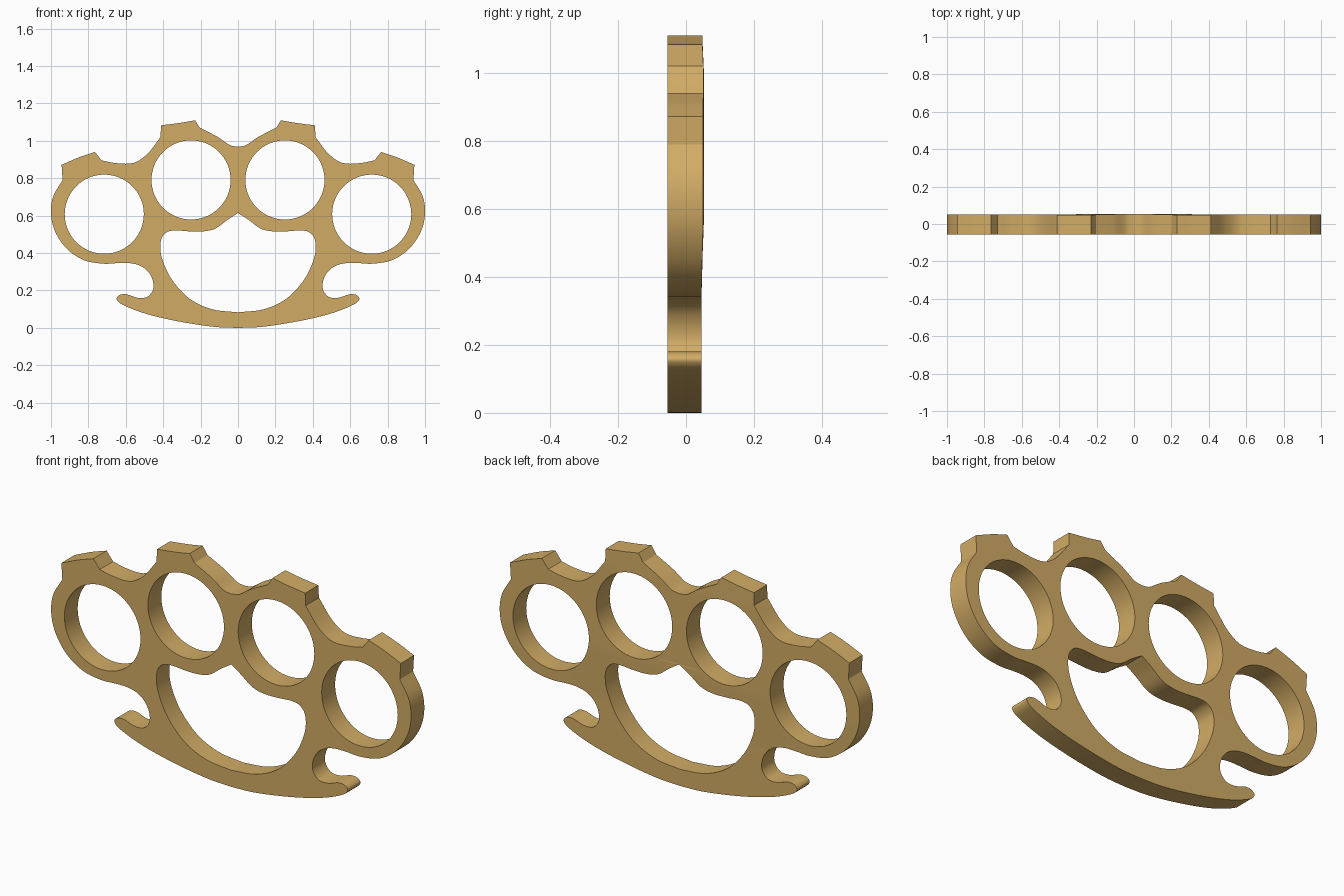
import bpy, bmesh, math
from mathutils import Vector

if "Cube" in bpy.data.objects:
    bpy.data.objects.remove(bpy.data.objects["Cube"])


def smooth_run(pts, steps=7):
    """Catmull-Rom through a run of points; run ends stay sharp."""
    p = [Vector(q) for q in pts]
    if len(p) < 3:
        return p
    p = [2 * p[0] - p[1]] + p + [2 * p[-1] - p[-2]]
    out = []
    for i in range(1, len(p) - 2):
        a, b, c, d = p[i - 1:i + 3]
        # centripetal spacing avoids overshoot
        t1 = max((b - a).length, 1e-6) ** 0.5
        t2 = t1 + (c - b).length ** 0.5
        t3 = t2 + max((d - c).length, 1e-6) ** 0.5
        for k in range(steps):
            t = t1 + (t2 - t1) * k / steps
            a1 = a.lerp(b, t / t1)
            a2 = b.lerp(c, (t - t1) / (t2 - t1))
            a3 = c.lerp(d, (t - t2) / (t3 - t2))
            b1 = a1.lerp(a2, t / t2)
            b2 = a2.lerp(a3, (t - t1) / (t3 - t1))
            out.append(b1.lerp(b2, (t - t1) / (t2 - t1)))
    return out + [p[-2]]


def mirrored_loop(runs):
    """Closed loop from right-half runs that start and end on x = 0."""
    half = []
    for run in runs:
        for q in smooth_run(run):
            if not half or (q - half[-1]).length > 1e-5:
                half.append(q)
    return half + [Vector((-q.x, q.y)) for q in reversed(half[1:-1])]


def circle(cx, cz, r, n=64):
    return [Vector((cx + r * math.cos(2 * math.pi * i / n),
                    cz + r * math.sin(2 * math.pi * i / n))) for i in range(n)]


# Outer silhouette, right half, from bottom centre round to top centre
outline = mirrored_loop([
    [(0, 0), (.12, .005), (.33, .037), (.5, .078), (.6, .116), (.638, .138),
     (.649, .158), (.635, .175), (.6, .18), (.535, .161), (.485, .166),
     (.455, .203), (.455, .25), (.48, .3), (.525, .333), (.578, .346),
     (.65, .346), (.715, .343), (.823, .362), (.914, .422), (.978, .516),
     (1.0, .61), (.989, .7), (.938, .79)],
    [(.938, .79), (.943, .872)],
    [(.943, .872), (.85, .912), (.765, .941)],
    [(.765, .941), (.73, .896)],
    [(.73, .896), (.66, .882), (.56, .882), (.49, .925), (.414, 1.02)],
    [(.414, 1.02), (.412, 1.083)],
    [(.412, 1.083), (.31, 1.096), (.23, 1.11)],
    [(.23, 1.11), (.204, 1.07)],
    [(.204, 1.07), (.107, 1.02), (.04, .976), (0, .969)],
])

# Palm opening
palm = mirrored_loop([
    [(0, .614), (.053, .58), (.123, .53), (.187, .516), (.257, .516),
     (.337, .521), (.38, .512), (.408, .48), (.415, .42), (.4, .353),
     (.353, .257), (.257, .155), (.139, .1), (0, .083)],
])

# Four finger holes
holes = [circle(s * x, z, .2115) for s in (-1, 1) for x, z in ((.715, .608), (.251, .791))]

# Filled, extruded profile
cu = bpy.data.curves.new("profile", 'CURVE')
cu.dimensions = '2D'
cu.fill_mode = 'BOTH'
cu.extrude = .05
for loop in [outline, palm] + holes:
    sp = cu.splines.new('POLY')
    sp.points.add(len(loop) - 1)
    for pt, q in zip(sp.points, loop):
        pt.co = (q.x, q.y, 0, 1)
    sp.use_cyclic_u = True
tmp = bpy.data.objects.new("profile", cu)
bpy.context.collection.objects.link(tmp)
bpy.context.view_layer.update()
mesh = bpy.data.meshes.new_from_object(tmp.evaluated_get(bpy.context.evaluated_depsgraph_get()))
bpy.data.objects.remove(tmp)

# Stand it upright and give the back its slight bulge
bm = bmesh.new()
bm.from_mesh(mesh)
bmesh.ops.remove_doubles(bm, verts=bm.verts, dist=1e-5)
for v in bm.verts:
    x, z, d = v.co
    if d < 0:
        t = min(max((z - .32) / .25, 0), 1)
        y = .045 + .008 * t * (1 - .35 * abs(x))
        if z > 1:
            y -= .04 * (z - 1)
    else:
        y = -.055
    v.co = (x, y, z)
bmesh.ops.recalc_face_normals(bm, faces=bm.faces)
bm.to_mesh(mesh)
bm.free()

brass = bpy.data.materials.new("brass")
brass.diffuse_color = (.64, .41, .13, 1)
brass.use_nodes = True
brass.node_tree.nodes["Principled BSDF"].inputs["Base Color"].default_value = brass.diffuse_color
mesh.materials.clear()
mesh.materials.append(brass)
for p in mesh.polygons:
    p.material_index = 0

body = bpy.data.objects.new("four_ring_grip", mesh)
bpy.context.collection.objects.link(body)
bpy.context.view_layer.objects.active = body
body.select_set(True)
bpy.ops.object.shade_smooth_by_angle(angle=math.radians(30))
